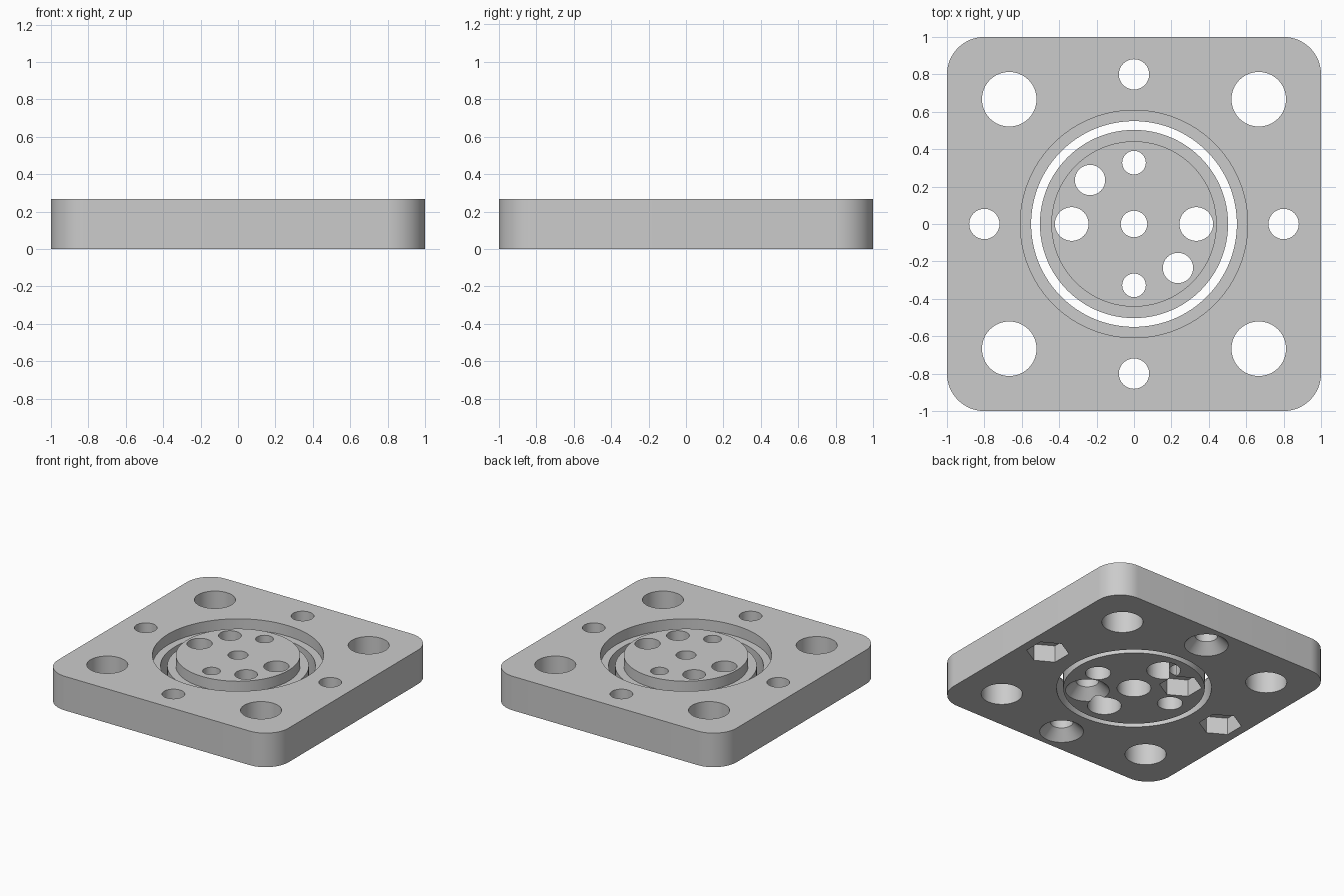
import bpy
import bmesh
from math import cos, sin, pi, radians

default = bpy.data.objects.get("Cube")
if default:
    bpy.data.objects.remove(default, do_unlink=True)

HEIGHT = 0.267      # plate thickness
LEDGE = 0.183       # level of the ledges on both sides of the ring slot
FAR = 0.1           # overshoot of cutters
SEG = 64

grey = bpy.data.materials.new("light grey metal")
grey.use_nodes = True
grey.diffuse_color = (0.6, 0.6, 0.6, 1)
grey.node_tree.nodes["Principled BSDF"].inputs["Base Color"].default_value = (0.6, 0.6, 0.6, 1)


def add_object(name, bm):
    bmesh.ops.recalc_face_normals(bm, faces=bm.faces)
    mesh = bpy.data.meshes.new(name)
    bm.to_mesh(mesh)
    bm.free()
    mesh.materials.append(grey)
    obj = bpy.data.objects.new(name, mesh)
    bpy.context.collection.objects.link(obj)
    return obj


def turned(name, profile, x=0, y=0, sides=SEG, turn=0.0):
    """Solid of revolution from (radius, z) steps, capped at both ends."""
    bm = bmesh.new()
    rings = []
    for r, z in profile:
        angles = [turn + 2 * pi * i / sides for i in range(sides)]
        rings.append([bm.verts.new((x + r * cos(a), y + r * sin(a), z)) for a in angles])
    for low, high in zip(rings, rings[1:]):
        for i in range(sides):
            j = (i + 1) % sides
            bm.faces.new((low[i], low[j], high[j], high[i]))
    bm.faces.new(rings[0])
    bm.faces.new(rings[-1])
    return add_object(name, bm)


def cut(target, cutter):
    cutter.hide_render = True
    mod = target.modifiers.new("cut", 'BOOLEAN')
    mod.operation = 'DIFFERENCE'
    mod.solver = 'EXACT'
    mod.object = cutter
    bpy.context.view_layer.objects.active = target
    bpy.ops.object.modifier_apply(modifier=mod.name)
    bpy.data.objects.remove(cutter, do_unlink=True)


def hole(target, x, y, r):
    cut(target, turned("cutter", [(r, -FAR), (r, HEIGHT + FAR)], x, y))


def nut_pocket(target, x, y):
    hole(target, x, y, 0.081)
    cut(target, turned("cutter", [(0.152, -FAR), (0.152, 0.133)], x, y, 6, radians(30)))


def countersunk(target, x, y):
    hole(target, x, y, 0.081)
    cut(target, turned("cutter", [(0.156 + FAR, -FAR), (0.081, 0.075)], x, y))


def counterbored(target, x, y, r):
    hole(target, x, y, r)
    cut(target, turned("cutter", [(0.12, -FAR), (0.12, 0.18)], x, y))


# Square plate with rounded corners
bm = bmesh.new()
bmesh.ops.create_cube(bm, size=1)
for v in bm.verts:
    v.co = (v.co.x * 2, v.co.y * 2, (v.co.z + 0.5) * HEIGHT)
uprights = [e for e in bm.edges if abs(e.verts[0].co.z - e.verts[1].co.z) > 0.1]
bmesh.ops.bevel(bm, geom=uprights, offset=0.2, segments=16, profile=0.5, affect='EDGES')
plate = add_object("plate", bm)

# Stepped central opening
cut(plate, turned("cutter", [(0.55, -FAR), (0.55, LEDGE), (0.608, LEDGE),
                             (0.608, HEIGHT + FAR)], sides=128))

# Corner holes, then the mid-side screw and nut holes
for sx in (-1, 1):
    for sy in (-1, 1):
        hole(plate, sx * 0.667, sy * 0.667, 0.146)
for s in (-1, 1):
    countersunk(plate, 0, s * 0.8)
    nut_pocket(plate, s * 0.8, 0)

# Stepped centre disc, separated from the plate by the ring slot
disc = turned("centre_disc", [(0.503, 0), (0.503, LEDGE), (0.442, LEDGE),
                              (0.442, HEIGHT)], sides=128)
counterbored(disc, 0, 0, 0.071)
for s in (-1, 1):
    hole(disc, s * 0.333, 0, 0.09)
    counterbored(disc, 0, s * 0.328, 0.063)
countersunk(disc, 0.235, -0.235)
nut_pocket(disc, -0.235, 0.235)

# Smooth round walls, crisp rims
for obj in (plate, disc):
    bpy.ops.object.select_all(action='DESELECT')
    obj.select_set(True)
    bpy.context.view_layer.objects.active = obj
    bpy.ops.object.shade_smooth_by_angle(angle=radians(30))
